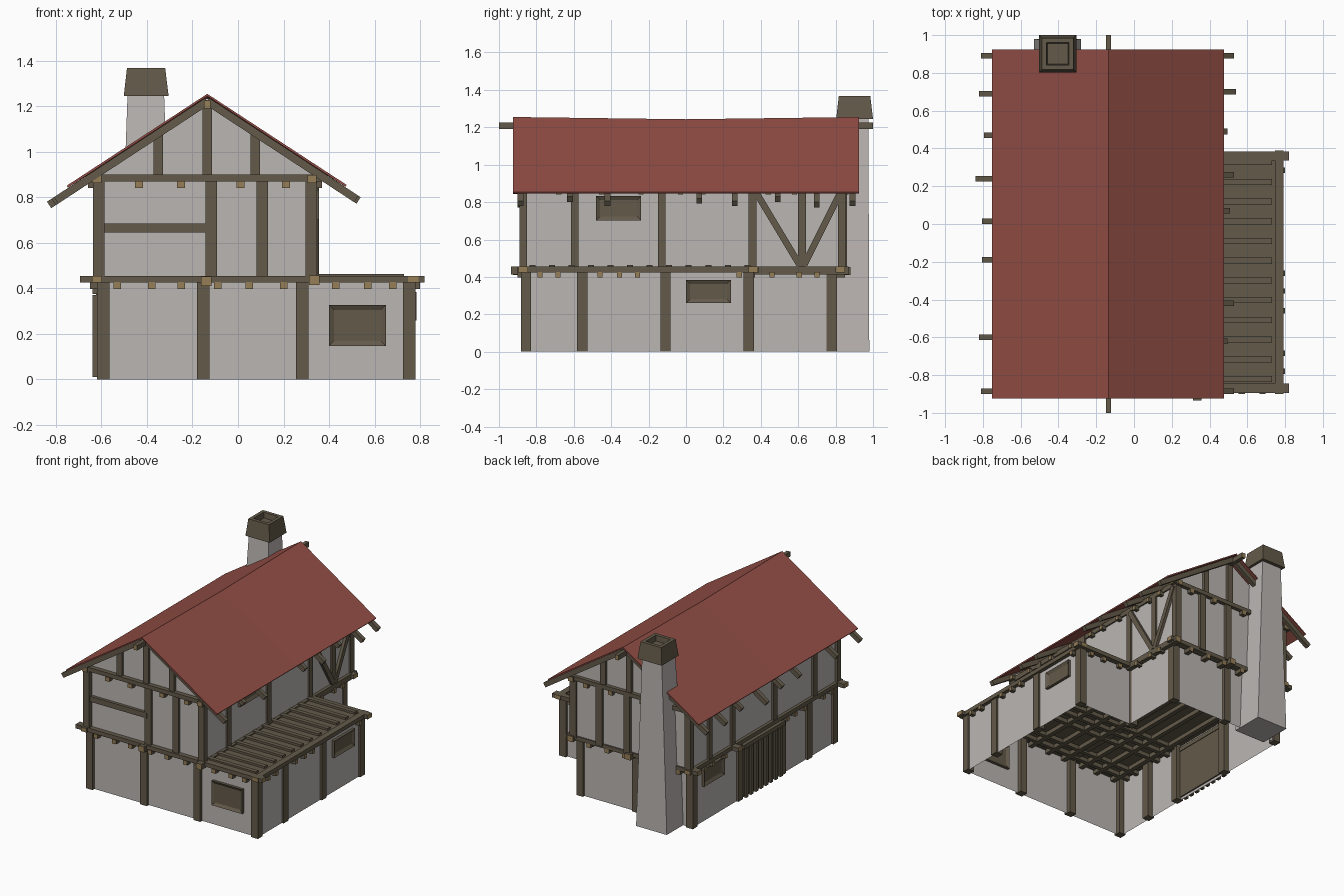
import bpy, bmesh
from mathutils import Vector, Matrix

if "Cube" in bpy.data.objects:
    bpy.data.objects.remove(bpy.data.objects["Cube"])


def material(name, rgb):
    m = bpy.data.materials.new(name)
    m.diffuse_color = (*rgb, 1)
    m.use_nodes = True
    m.node_tree.nodes["Principled BSDF"].inputs["Base Color"].default_value = m.diffuse_color
    return m


PLASTER = material("plaster", (0.50, 0.47, 0.455))
WOOD = material("dark_wood", (0.125, 0.102, 0.068))
CUT = material("cut_wood", (0.30, 0.21, 0.095))
ROOF = material("red_roof", (0.29, 0.077, 0.060))


def finish(name, bm, *mats, normals=True):
    if normals:
        bmesh.ops.recalc_face_normals(bm, faces=bm.faces)
    me = bpy.data.meshes.new(name)
    bm.to_mesh(me)
    bm.free()
    for m in mats:
        me.materials.append(m)
    ob = bpy.data.objects.new(name, me)
    bpy.context.collection.objects.link(ob)
    return ob


def bar(bm, p, q, w, h, gold=False):
    """Timber from p to q, w wide and h high; gold gives pale cut ends."""
    p, q = Vector(p), Vector(q)
    d = q - p
    m = Matrix.Translation((p + q) / 2) @ d.to_track_quat('X', 'Z').to_matrix().to_4x4() \
        @ Matrix.Diagonal((d.length, w, h, 1))
    vs = bmesh.ops.create_cube(bm, size=1, matrix=m)["verts"]
    if gold:
        for f in {f for v in vs for f in v.link_faces}:
            f.normal_update()
            if abs(f.normal.dot(d.normalized())) > 0.9:
                f.material_index = 1


def timbers(name, bars):
    bm = bmesh.new()
    for b in bars:
        bar(bm, *b)
    return finish(name, bm, WOOD, CUT)


def posts(name, spots, z0, z1, w=0.055, d=0.055):
    bm = bmesh.new()
    for x, y in spots:
        bmesh.ops.create_cube(bm, size=1, matrix=Matrix.Translation((x, y, (z0 + z1) / 2))
                              @ Matrix.Diagonal((w, d, z1 - z0, 1)))
    return finish(name, bm, WOOD)


def shell(name, outline, z0, z1):
    """Open wall shell around an outline."""
    bm = bmesh.new()
    lo = [bm.verts.new((x, y, z0)) for x, y in outline]
    hi = [bm.verts.new((x, y, z1)) for x, y in outline]
    for i in range(len(lo)):
        j = (i + 1) % len(lo)
        bm.faces.new((lo[i], lo[j], hi[j], hi[i]))
    return bm


RX, RZ, SLOPE = -0.135, 1.25, 0.655      # ridge line and roof pitch


def roof_z(x):
    return RZ - SLOPE * abs(x - RX)


# Walls
finish("lower_walls", shell("w", [(-.605, -.86), (.765, -.86), (.765, .345), (.325, .345),
                                  (.325, .79), (-.605, .79)], 0, .44), PLASTER)
bm = shell("w", [(-.62, -.86), (.335, -.86), (.335, .84), (-.62, .84)], .44, .89)
for y in (-.86, .84):
    bm.faces.new([bm.verts.new(c) for c in ((-.62, y, .89), (.335, y, .89),
                                            (.335, y, roof_z(.335) - .02), (RX, y, RZ - .02),
                                            (-.62, y, roof_z(-.62) - .02))])
finish("upper_walls", bm, PLASTER)

# Posts
LY = (-.855, -.555, -.11, .335)
lower = {(x, -.855) for x in (-.593, -.152, .283, .752)} | {(.752, y) for y in LY}
lower |= {(-.593, y) for y in (-.855, -.555, -.25, .25, .78)}
lower |= {(x, .78) for x in (-.152, .3)} | {(.3, .335)}
posts("lower_posts", sorted(lower), 0, .44)
UY = (-.87, -.595, -.13, .355, .62, .835)
upper = {(x, y) for x in (-.612, .322) for y in UY}
upper |= {(x, y) for x in (-.118, .107) for y in (-.86, .84)}
posts("upper_posts", sorted(upper), .44, .89, .05, .042)
for i, x in enumerate((-.35, RX, .075)):
    posts(f"gable_post_{i}", [(x, -.86), (x, .84)], .89, roof_z(x) - .03, .042, .04)

# Rails and braces
timbers("front_rail", [((-.6, -.865, .665), (-.125, -.865, .665), .035, .04)])
timbers("side_braces", [((.335, .37, .86), (.335, .61, .46), .04, .035),
                        ((.335, .83, .86), (.335, .63, .46), .04, .035)])

# Main beams of both storeys
timbers("floor_beams", [
    ((-.695, -.87, .44), (.82, -.87, .44), .05, .03, True),
    ((-.695, .36, .44), (.82, .36, .44), .05, .03, True),
    ((-.69, .825, .44), (.38, .825, .44), .05, .03, True),
    ((.335, -.935, .435), (.335, .87, .435), .045, .042, True),
    ((-.14, -.925, .432), (-.14, .88, .432), .045, .042, True),
    ((-.62, -.91, .44), (-.62, .87, .44), .045, .03, True),
    ((.77, -.9, .44), (.77, .39, .44), .045, .03, True)])
timbers("eave_beams", [
    ((-.66, -.87, .885), (.37, -.87, .885), .045, .03, True),
    ((-.66, .845, .885), (.37, .845, .885), .045, .03, True),
    ((-.62, -.9, .88), (-.62, .88, .88), .04, .035, True),
    ((.325, -.91, .88), (.325, .88, .88), .04, .035, True)])

# Joists showing below the beams
js = [((x, -.9, .412), (x, .37 if x > .35 else .85, .412), .033, .03, True)
      for x in (-.53, -.38, -.25, -.09, .05, .2, .43, .57, .68)]
js += [((-.65, y, .412), (.8 if y < .36 else .37, y, .412), .028, .03, True)
       for y in (-.78, -.685, -.46, -.355, -.26, .285, .46, .605, .7)]
timbers("floor_joists", js)
js = [((x, -.9, .857), (x, .87, .857), .035, .03, True) for x in (-.435, -.25, .01, .21)]
js += [((-.66, y, .857), (.37, y, .857), .028, .03, True)
       for y in (-.68, -.45, -.24, -.03, .09, .26, .44, .58, .7)]
timbers("eave_joists", js)

# Floor and terrace boards
timbers("upper_floor", [((-.6, -.035, .436), (.33, -.035, .436), 1.65, .012),
                        ((.33, -.26, .44), (.76, -.26, .44), 1.21, .014)])
timbers("terrace_slats", [((.34, .328 - i * .1045, .45), (.73, .328 - i * .1045, .45), .032, .025)
                          for i in range(12)])

# Roof sheets with a slightly sagging ridge
bm = bmesh.new()
rows = [[bm.verts.new((x, y, z - (sag if x == RX else 0)))
         for x, z in ((-.75, roof_z(-.75)), (RX, RZ), (.475, roof_z(.475)))]
        for y, sag in ((-.925, 0), (0, .012), (.925, 0))]
for a, b in zip(rows, rows[1:]):
    for i in range(2):
        bm.faces.new((a[i], a[i + 1], b[i + 1], b[i]))
roof = finish("roof", bm, ROOF)
mod = roof.modifiers.new("thickness", 'SOLIDIFY')
mod.thickness = .01
mod.offset = 0
timbers("ridge_beam", [((RX, -1, 1.208), (RX, 1, 1.208), .028, .036, True)])

# Rafters, end x and y per side
left = [(-.8, .89), (-.81, .69), (-.785, .47), (-.83, .24), (-.795, .015), (-.795, -.19),
        (-.81, -.6), (-.8, -.885)]
right = [(.52, .89), (.53, .70), (.485, .49), (.52, .26), (.5, .07), (.52, -.42),
         (.485, -.62), (.52, -.885)]
timbers("rafters", [((RX, y, RZ - .028), (x, y, roof_z(x) - .028), .03, .034)
                    for x, y in left + right])


# Windows: frame plate with an inset, sunken pane
def window(name, centre, size):
    bm = bmesh.new()
    bmesh.ops.create_cube(bm, size=1, matrix=Matrix.Translation(centre) @ Matrix.Diagonal((*size, 1)))
    thin = min(range(3), key=lambda k: size[k])
    faces = [f for f in bm.faces if abs(f.normal[thin]) > .9]
    bmesh.ops.inset_individual(bm, faces=faces, thickness=.03, depth=-.012)
    finish(name, bm, WOOD)


window("front_window", (.525, -.86, .237), (.25, .04, .18))
window("terrace_window", (.765, .12, .322), (.04, .24, .125))
window("upper_window", (.335, -.36, .767), (.04, .24, .13))
window("left_window", (-.605, .56, .33), (.04, .24, .13))

# Double door with upright slats
timbers("door", [((-.61, -.22, .2), (-.61, .22, .2), .03, .36),
                 ((-.615, -.24, .39), (-.615, .24, .39), .05, .03)])
posts("door_slats", [(-.63, -.2 + i * .0572) for i in range(8)], .01, .37, .02, .028)


# Tapered chimney and its hollow cap
def taper(lo, hi):
    (x0, x1, y0, y1, z0), (X0, X1, Y0, Y1, z1) = lo, hi
    bm = bmesh.new()
    a = [bm.verts.new((x, y, z0)) for x, y in ((x0, y0), (x1, y0), (x1, y1), (x0, y1))]
    b = [bm.verts.new((x, y, z1)) for x, y in ((X0, Y0), (X1, Y0), (X1, Y1), (X0, Y1))]
    for i in range(4):
        j = (i + 1) % 4
        bm.faces.new((a[i], a[j], b[j], b[i]))
    bm.faces.new(a[::-1])
    top = bm.faces.new(b)
    bm.normal_update()
    return bm, top


bm, _ = taper((-.53, -.28, .74, .98, 0), (-.485, -.325, .82, .975, 1.26))
finish("chimney", bm, PLASTER)
bm, top = taper((-.502, -.305, .803, 1.0, 1.245), (-.488, -.32, .817, .985, 1.368))
bmesh.ops.inset_individual(bm, faces=[top], thickness=.035, depth=0)
bmesh.ops.inset_individual(bm, faces=[top], thickness=.006, depth=-.04)
finish("chimney_cap", bm, WOOD, normals=False)
